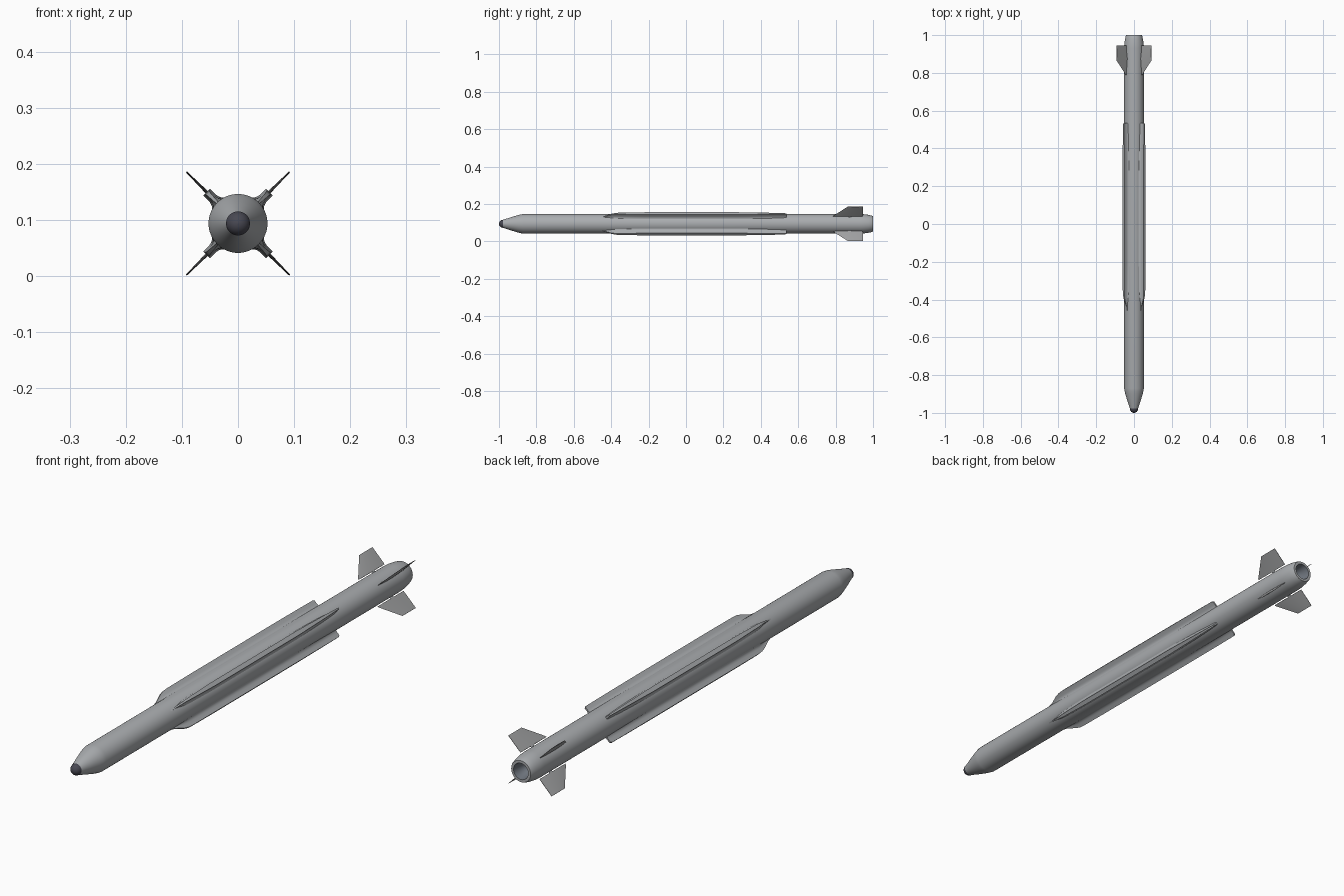
import bpy, bmesh, math
from mathutils import Vector

if "Cube" in bpy.data.objects:
    bpy.data.objects.remove(bpy.data.objects["Cube"])

CZ = 0.094          # height of the body axis
R = 0.0525          # body radius


def material(name, rgb):
    m = bpy.data.materials.new(name)
    m.diffuse_color = (*rgb, 1)
    m.use_nodes = True
    m.node_tree.nodes["Principled BSDF"].inputs["Base Color"].default_value = m.diffuse_color
    return m


GREY = material("body grey", (0.40, 0.415, 0.43))
FIN = material("fin grey", (0.36, 0.365, 0.37))
DARK = material("seeker dark", (0.065, 0.065, 0.085))
NOZZLE = material("nozzle blue grey", (0.16, 0.18, 0.21))


def finish(bm, name, mat, angle=30):
    bmesh.ops.remove_doubles(bm, verts=bm.verts, dist=1e-6)
    bmesh.ops.recalc_face_normals(bm, faces=bm.faces)
    me = bpy.data.meshes.new(name)
    bm.to_mesh(me)
    bm.free()
    me.materials.append(mat)
    ob = bpy.data.objects.new(name, me)
    bpy.context.collection.objects.link(ob)
    bpy.context.view_layer.objects.active = ob
    ob.select_set(True)
    bpy.ops.object.shade_smooth_by_angle(angle=math.radians(angle))
    ob.select_set(False)
    return ob


def loft(bm, rings, caps=False):
    rows = [[bm.verts.new(p) for p in ring] for ring in rings]
    n = len(rows[0])
    for a, b in zip(rows, rows[1:]):
        for i in range(n):
            j = (i + 1) % n
            bm.faces.new((a[i], a[j], b[j], b[i]))
    if caps:
        bm.faces.new(rows[0])
        bm.faces.new(rows[-1])


def revolve(name, profile, mat, seg=64):
    """profile: (y, radius) pairs turned around the body axis"""
    bm = bmesh.new()
    loft(bm, [[(r * math.cos(2 * math.pi * i / seg), y, CZ + r * math.sin(2 * math.pi * i / seg))
               for i in range(seg)] for y, r in profile])
    return finish(bm, name, mat)


def place(a, r, t, y):
    """point at radial distance r and sideways offset t along direction a"""
    return Vector((r * math.cos(a) - t * math.sin(a), y, CZ + r * math.sin(a) + t * math.cos(a)))


# Body tube with cone and boat tail
revolve("body", [(-0.978, 0.0215), (-0.94, 0.034), (-0.90, 0.046), (-0.885, 0.0497), (-0.87, R),
                 (0.93, R), (0.95, 0.0515), (0.975, 0.048), (0.995, 0.0435), (1.0, 0.041),
                 (1.0, 0.031)], GREY)
# Seeker dome
dome = [(-0.978 - 0.022 * math.sin(k * math.pi / 16), max(0.0215 * math.cos(k * math.pi / 16), 1e-5))
        for k in range(9)]
revolve("seeker_dome", dome, DARK)
# Nozzle interior
revolve("nozzle", [(1.0, 0.031), (0.975, 0.027), (0.95, 0.02), (0.935, 0.012), (0.93, 1e-5)], NOZZLE)

# Strake stations: y, outer radius, half thickness, root half width
STATIONS = [(-0.465, 0.0515, 0.002, 0.004), (-0.44, 0.056, 0.0025, 0.010), (-0.42, 0.064, 0.003, 0.014),
            (-0.40, 0.072, 0.0035, 0.016), (-0.38, 0.077, 0.0045, 0.017), (-0.36, 0.0785, 0.0055, 0.0175),
            (-0.22, 0.079, 0.0085, 0.019), (0.28, 0.079, 0.0085, 0.019), (0.45, 0.0785, 0.005, 0.015),
            (0.528, 0.078, 0.003, 0.010), (0.536, 0.074, 0.003, 0.009)]
# Height fraction and flare fraction of the filleted cross-section
SECTION = [(1, 0), (0.58, 0), (0.42, 0.12), (0.3, 0.32), (0.2, 0.62), (0.1, 1), (0, 1)]


def strake(a, k):
    rings = []
    for y, ro, w, base in STATIONS:
        half = [(0.043 + (ro - 0.043) * h, w + (base - w) * f) for h, f in SECTION]
        rings.append([place(a, r, t, y) for r, t in half] +
                     [place(a, r, -t, y) for r, t in reversed(half)])
    bm = bmesh.new()
    loft(bm, rings, True)
    finish(bm, f"strake_{k}", GREY)


def fin(a, k):
    # Tail fin: lens-shaped section lofted from root to tip
    rings = []
    for r, y0, y1, th in ((0.057, 0.787, 0.944, 0.0035), (0.062, 0.79, 0.945, 0.0034),
                          (0.130, 0.865, 0.945, 0.0013)):
        chord = [(f, th * (4 * f * (1 - f)) ** 0.8) for f in (0.15, 0.35, 0.55, 0.75, 0.9)]
        pts = [(0, 0)] + chord + [(1, 0.0006), (1, -0.0006)] + [(f, -t) for f, t in reversed(chord)]
        rings.append([place(a, r, t, y0 + (y1 - y0) * f) for f, t in pts])
    bm = bmesh.new()
    loft(bm, rings, True)
    finish(bm, f"tail_fin_{k}", FIN)
    # Pivot joining fin to body
    bm = bmesh.new()
    loft(bm, [[place(a, r, 0.0028 * math.cos(i * math.pi / 6), 0.875 + 0.009 * math.sin(i * math.pi / 6))
               for i in range(12)] for r in (0.048, 0.060)], True)
    finish(bm, f"fin_pivot_{k}", GREY)


for k in range(4):
    angle = math.pi / 4 + k * math.pi / 2
    strake(angle, k + 1)
    fin(angle, k + 1)
